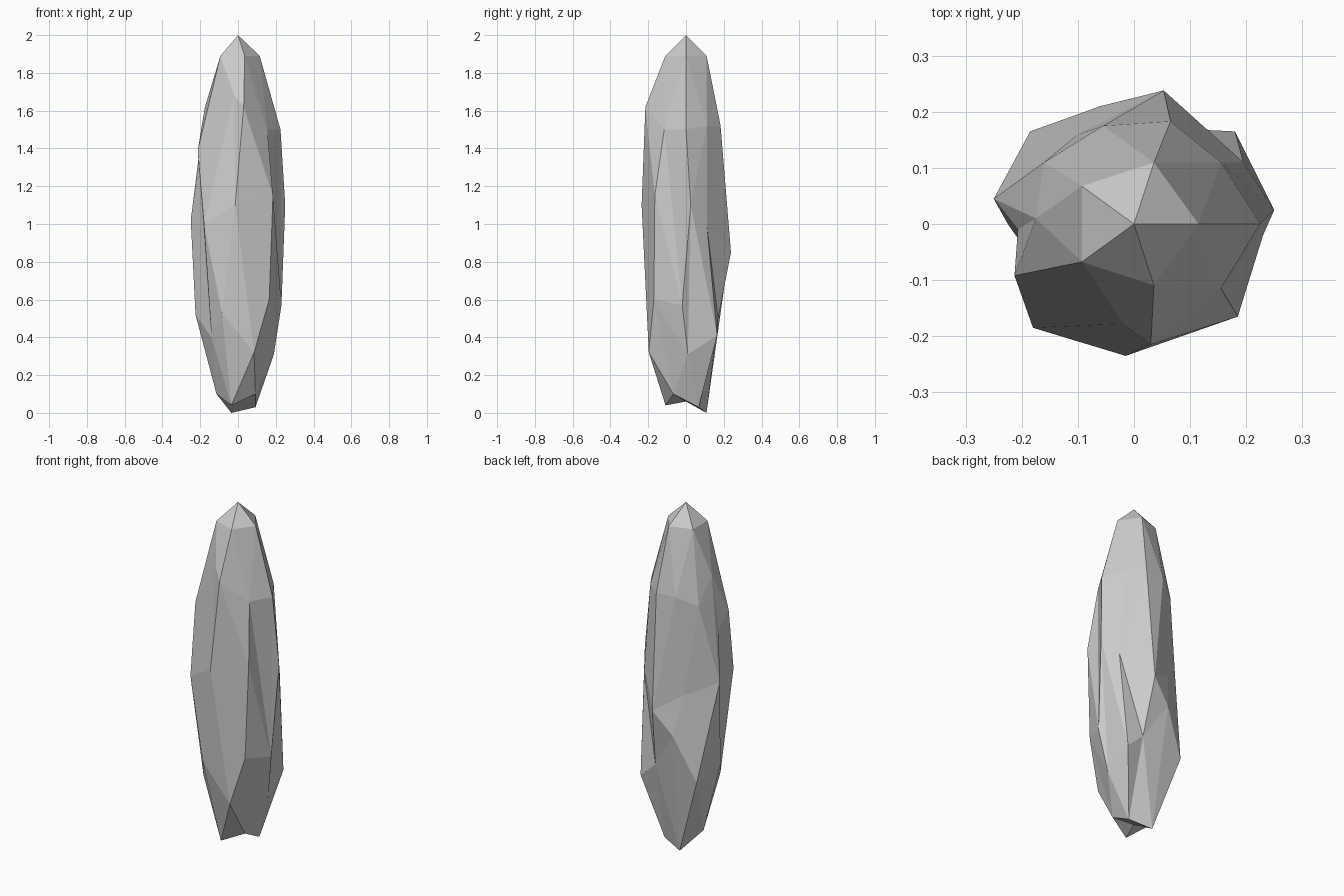
import bpy, bmesh
from math import sin, cos, radians
from mathutils import Vector

if "Cube" in bpy.data.objects:
    bpy.data.objects.remove(bpy.data.objects["Cube"])

# Rough rock shard: a stretched icosphere whose middle bands are chiselled by hand
bm = bmesh.new()
bmesh.ops.create_icosphere(bm, subdivisions=2, radius=1)
rest = {v: v.co.normalized() for v in bm.verts}


def pick(angle, z):
    """Vertex of the undeformed icosphere nearest to this angle and height."""
    r = max(0, 1 - z * z) ** 0.5
    d = Vector((r * cos(radians(angle)), r * sin(radians(angle)), z))
    return max(rest, key=lambda v: rest[v].dot(d))


# Targets counter-clockwise from +x
shoulder = [(.225, 0, 1.5), (.155, .11, 1.52), (.065, .183, 1.52), (-.055, .175, 1.52),
            (-.16, .11, 1.47), (-.175, .01, 1.62), (-.213, -.092, 1.39), (-.02, -.178, 1.68),
            (.03, -.215, 1.62), (.155, -.115, 1.5)]
waist = [(.25, .025, 1.1), (.195, .11, 1.0), (.053, .238, .85), (-.1, .16, .95),
         (-.25, .045, 1.02), (-.207, -.01, 1.3), (-.18, -.185, 1.0), (-.015, -.235, 1.1),
         (.185, -.165, 1.15), (.23, -.02, .57)]
foot = [(.19, .01, .31), (.18, .165, .41), (.08, .17, .5), (-.06, .21, .72),
        (-.185, .165, .46), (-.225, 0, .52), (-.14, -.12, .4), (-.085, -.205, .53),
        (.085, -.197, .32), (.165, -.17, .6)]
foot_tips = [.03, 0, .1, .04, .1]

moves = {pick(0, 1): (0, 0, 2), pick(0, -1): (0, 0, .06)}
for i in range(10):
    a = 36 * i
    odd = i % 2
    moves[pick(a, .526 if odd else .447)] = shoulder[i]
    moves[pick(a + 18, 0)] = waist[i]
    moves[pick(a, -.447 if odd else -.526)] = foot[i]
for i in range(5):
    a = radians(72 * i)
    moves[pick(72 * i, .85)] = (.115 * cos(a), .115 * sin(a), 1.89)
    b = a + radians(36)
    moves[pick(72 * i + 36, -.85)] = (.114 * cos(b), .114 * sin(b), foot_tips[i])
for v, co in moves.items():
    v.co = co

bmesh.ops.recalc_face_normals(bm, faces=bm.faces)
mesh = bpy.data.meshes.new("rock_shard")
bm.to_mesh(mesh)
bm.free()
bpy.context.collection.objects.link(bpy.data.objects.new("rock_shard", mesh))
